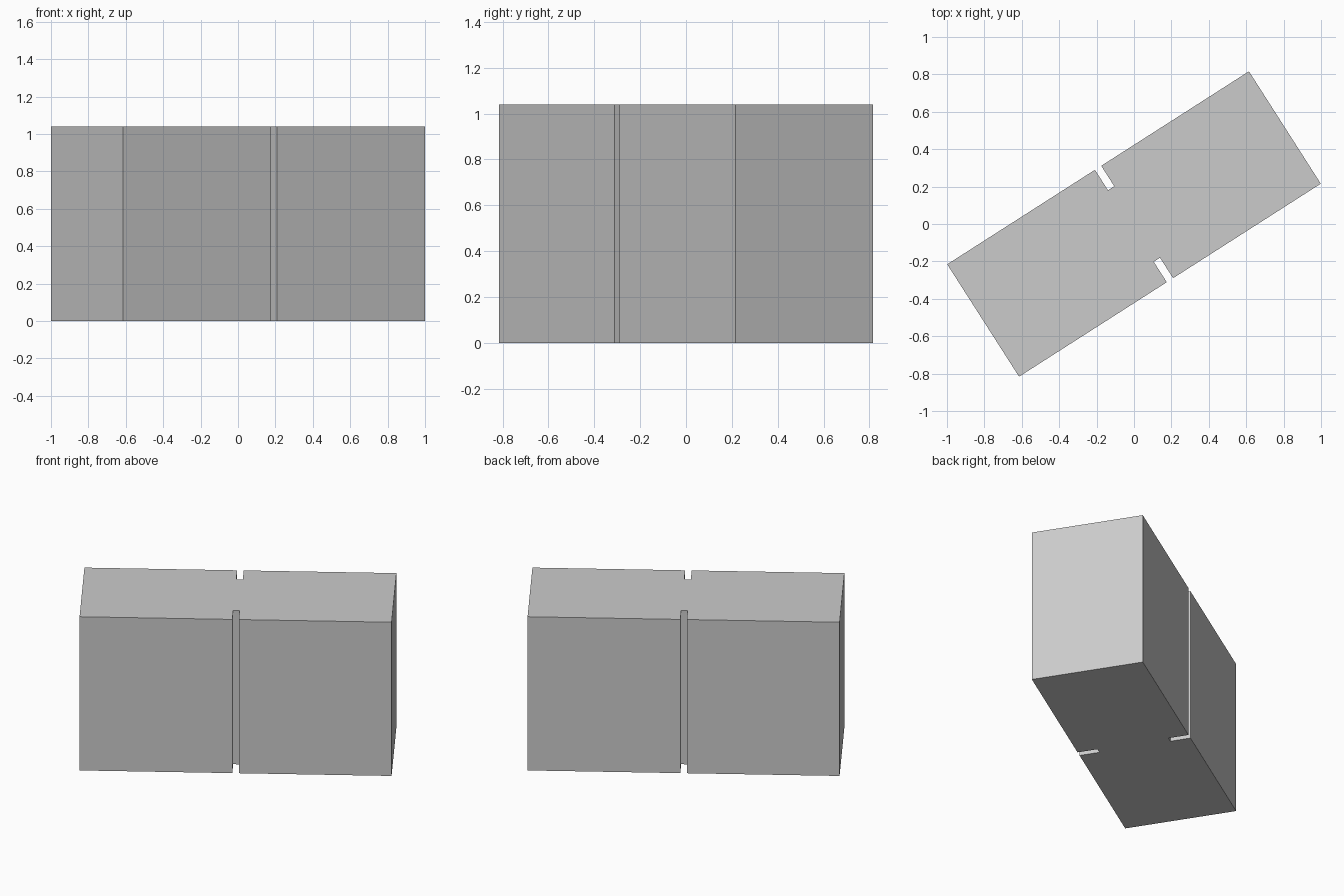
import bpy, bmesh
from mathutils import Matrix
from math import radians

if "Cube" in bpy.data.objects:
    bpy.data.objects.remove(bpy.data.objects["Cube"])

HALF_L, HALF_W, HEIGHT = 0.9575, 0.3565, 1.04
SLOT_HALF, SLOT_FLOOR = 0.02, 0.227

# Half of the plan outline; the other half is the same turned by 180 degrees
half = [(-HALF_L, -HALF_W), (-SLOT_HALF, -HALF_W), (-SLOT_HALF, -SLOT_FLOOR),
        (SLOT_HALF, -SLOT_FLOOR), (SLOT_HALF, -HALF_W), (HALF_L, -HALF_W)]
outline = half + [(-x, -y) for x, y in half]

# Slotted block: extrude the outline and turn it in plan
bm = bmesh.new()
base = bm.faces.new([bm.verts.new((x, y, 0)) for x, y in outline])
top = bmesh.ops.extrude_face_region(bm, geom=[base], use_keep_orig=True)
bmesh.ops.translate(bm, vec=(0, 0, HEIGHT),
                    verts=[g for g in top["geom"] if isinstance(g, bmesh.types.BMVert)])
bmesh.ops.recalc_face_normals(bm, faces=bm.faces)
bm.transform(Matrix.Rotation(radians(32.6), 4, 'Z'))

mesh = bpy.data.meshes.new("slotted_block")
bm.to_mesh(mesh)
bm.free()
bpy.context.collection.objects.link(bpy.data.objects.new("slotted_block", mesh))
